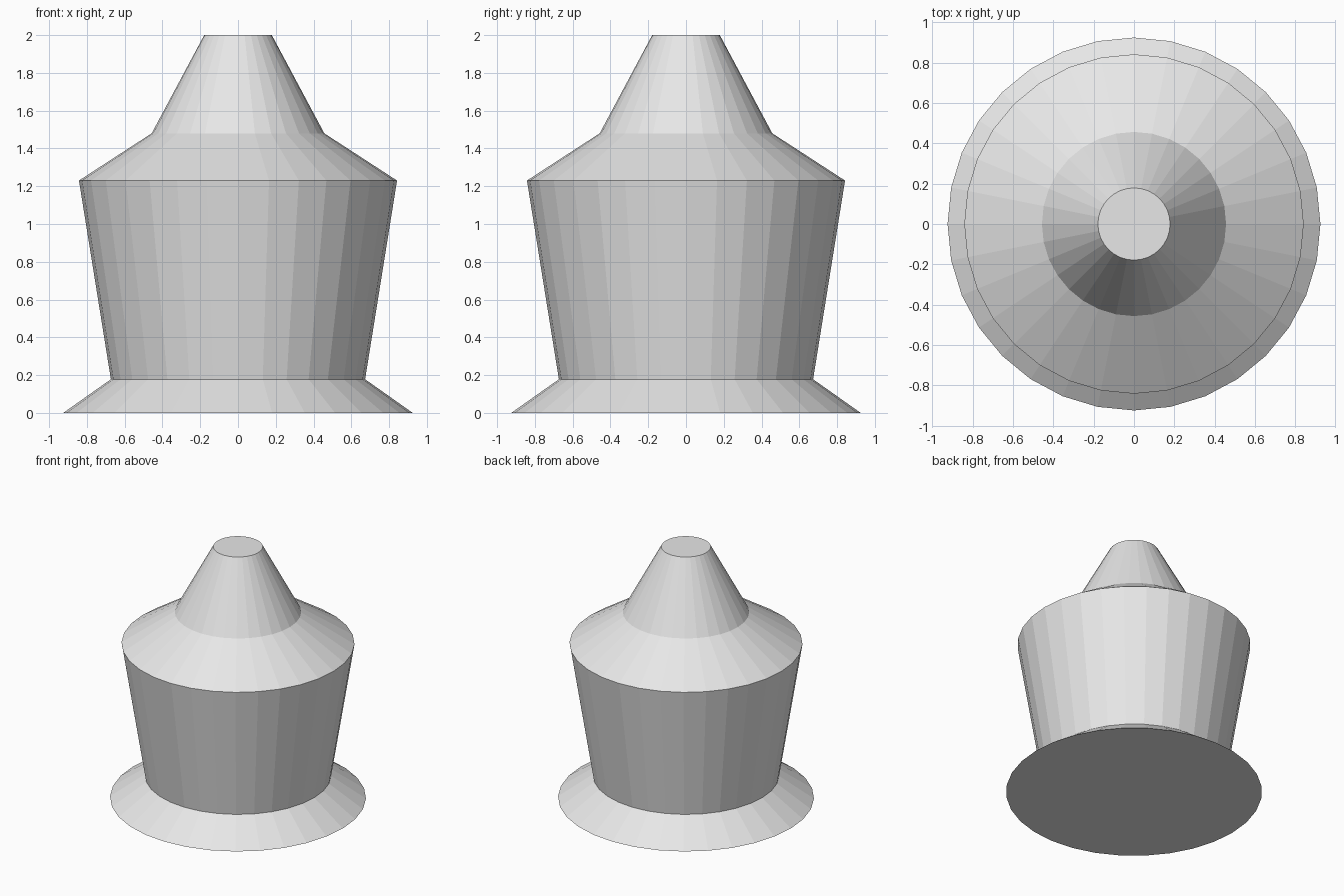
import bpy
import bmesh
from math import cos, sin, tau

cube = bpy.data.objects.get("Cube")
if cube:
    bpy.data.objects.remove(cube, do_unlink=True)

SIDES = 32

# One plain grey for the whole body
grey = bpy.data.materials.new("light_grey")
grey.use_nodes = True
colour = (0.8, 0.8, 0.8, 1)
grey.diffuse_color = colour
grey.node_tree.nodes["Principled BSDF"].inputs["Base Color"].default_value = colour


def lathe(name, profile):
    """Closed, flat-faced solid of revolution from (radius, height) pairs."""
    bm = bmesh.new()
    rings = [[bm.verts.new((r * cos(tau * i / SIDES), r * sin(tau * i / SIDES), z))
              for i in range(SIDES)] for r, z in profile]
    for low, high in zip(rings, rings[1:]):
        for i in range(SIDES):
            j = (i + 1) % SIDES
            bm.faces.new((low[i], low[j], high[j], high[i]))
    bm.faces.new(rings[0][::-1])
    bm.faces.new(rings[-1])
    mesh = bpy.data.meshes.new(name)
    bm.to_mesh(mesh)
    bm.free()
    mesh.materials.append(grey)
    obj = bpy.data.objects.new(name, mesh)
    bpy.context.collection.objects.link(obj)
    return obj


# Flared foot, widening barrel, sloped shoulder and tapered neck
lathe("turned_body", [
    (0.925, 0.0),
    (0.673, 0.178),
    (0.842, 1.23),
    (0.457, 1.48),
    (0.179, 2.0),
])
